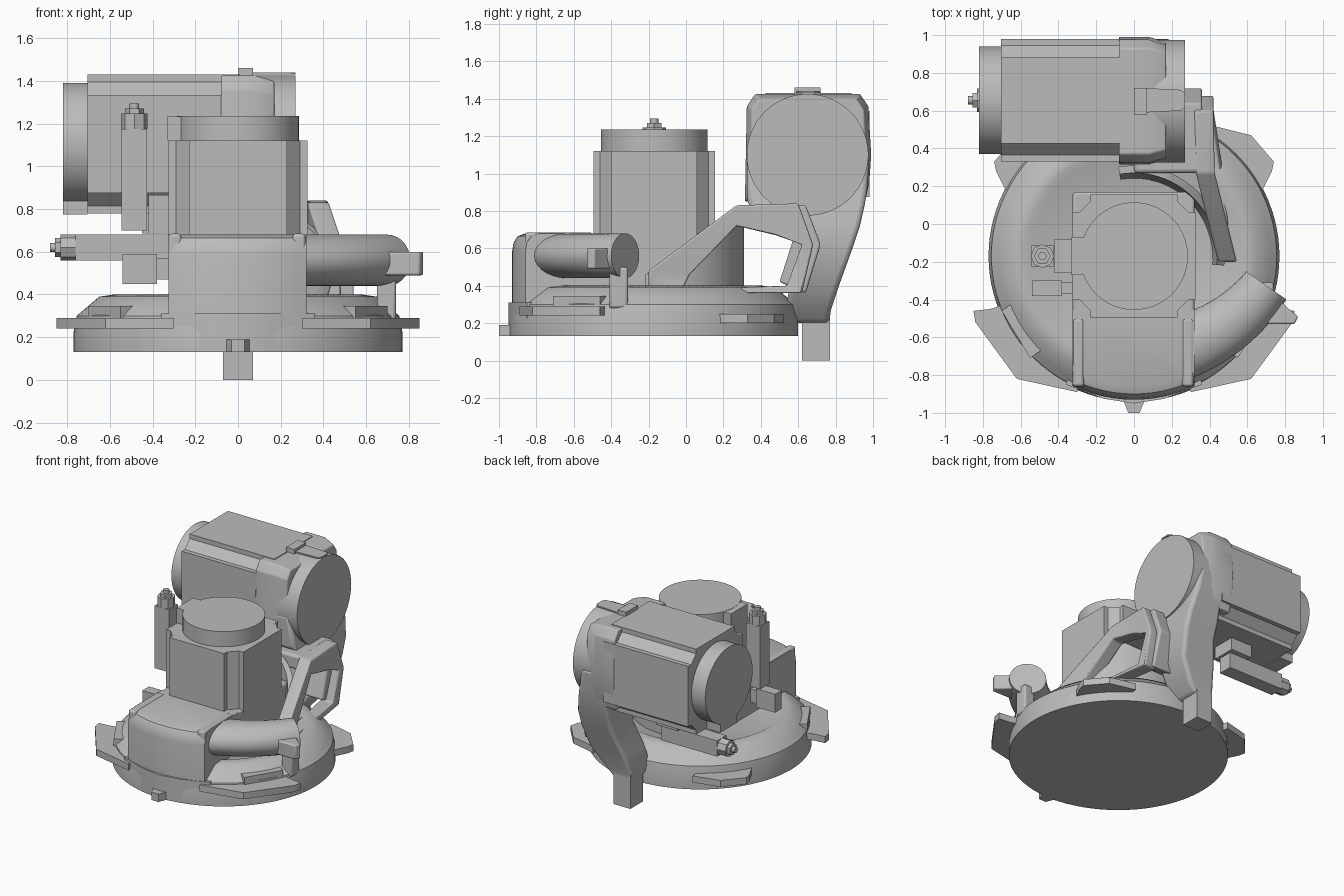
import bpy, bmesh, math
from mathutils import Matrix, Vector

cube = bpy.data.objects.get("Cube")
if cube:
    bpy.data.objects.remove(cube, do_unlink=True)

grey = bpy.data.materials.new("cast_grey")
grey.use_nodes = True
grey.diffuse_color = (0.5, 0.5, 0.5, 1)
grey.node_tree.nodes["Principled BSDF"].inputs["Base Color"].default_value = (0.5, 0.5, 0.5, 1)


def finish(name, bm, bevel=0, matrix=None):
    bmesh.ops.remove_doubles(bm, verts=bm.verts, dist=1e-5)
    bmesh.ops.recalc_face_normals(bm, faces=bm.faces)
    mesh = bpy.data.meshes.new(name)
    bm.to_mesh(mesh)
    bm.free()
    if matrix:
        mesh.transform(matrix)
    mesh.materials.append(grey)
    ob = bpy.data.objects.new(name, mesh)
    bpy.context.collection.objects.link(ob)
    if bevel:
        mod = ob.modifiers.new("bevel", "BEVEL")
        mod.width, mod.segments, mod.limit_method = bevel, 3, "ANGLE"
    bpy.ops.object.select_all(action="DESELECT")
    ob.select_set(True)
    bpy.context.view_layer.objects.active = ob
    bpy.ops.object.shade_smooth_by_angle(angle=math.radians(35))
    return ob


def loft(name, rings, bevel=0, matrix=None, closed=False):
    """Skin a list of equal-length point rings; cap the ends or close the loop."""
    bm = bmesh.new()
    loops = [[bm.verts.new(p) for p in ring] for ring in rings]
    n = len(loops[0])
    pairs = list(zip(loops, loops[1:]))
    if closed:
        pairs.append((loops[-1], loops[0]))
    for a, b in pairs:
        for i in range(n):
            j = (i + 1) % n
            bm.faces.new((a[i], a[j], b[j], b[i]))
    if not closed:
        bm.faces.new(loops[0])
        bm.faces.new(loops[-1])
    return finish(name, bm, bevel, matrix)


def prism(name, pts, lo, hi, axis="z", **kw):
    place = (lambda u, v, w: (u, v, w)) if axis == "z" else (lambda u, v, w: (w, u, v))
    return loft(name, [[place(u, v, w) for u, v in pts] for w in (lo, hi)], **kw)


def rect(x0, x1, y0, y1):
    return [(x0, y0), (x1, y0), (x1, y1), (x0, y1)]


def circle(cx, cy, r, n=64):
    return [(cx + r * math.cos(math.tau * i / n), cy + r * math.sin(math.tau * i / n))
            for i in range(n)]


def box(name, x, y, z, **kw):
    return prism(name, rect(*x, *y), *z, **kw)


CY = -0.17  # y of the base axis


# Round base turned from a profile
def turned(name, profile, n=96):
    bm = bmesh.new()
    vs = [bm.verts.new((r, CY, z)) for r, z in profile]
    es = [bm.edges.new(p) for p in zip(vs, vs[1:])]
    bmesh.ops.spin(bm, geom=vs + es, cent=(0, CY, 0), axis=(0, 0, 1),
                   angle=math.tau, steps=n, use_merge=True)
    return finish(name, bm)


turned("base_ring", [(0, .13), (.77, .13), (.77, .22), (.755, .3), (.72, .33),
                     (.65, .39), (.58, .4), (.54, .38), (0, .38)])
prism("base_front_skirt", [(-.36, -.85), (-.16, -.925), (0, -.95), (.16, -.925), (.36, -.85),
                           (.3, -.6), (-.3, -.6)], .13, .31)
prism("front_tab", [(-.07, -.9), (-.03, -1), (.03, -1), (.07, -.9)], .13, .19)

# Mounting lugs, mirrored left and right
for side, s in (("left", 1), ("right", -1)):
    prism(side + "_front_lug", [(s * x, y) for x, y in (
        (.85, -.46), (.84, -.52), (.62, -.82), (.3, -.89), (.3, -.7), (.6, -.4), (.76, -.45))], .24, .29)
    prism(side + "_front_lug_rib", [(s * x, y) for x, y in (
        (.7, -.46), (.55, -.71), (.48, -.66), (.62, -.4))], .28, .345)
    prism(side + "_rear_lug", [(s * x, y) for x, y in (
        (.42, .52), (.62, .47), (.74, .33), (.73, .28), (.68, .18), (.4, .3))], .2, .25)

# Pedestal under the upright motor and the front hump
box("motor_pedestal", (-.325, .32), (-.5, .17), (.3, .68), bevel=.015)
hump = []
for r, z in ((.76, .15), (.76, .58), (.752, .63), (.73, .665), (.69, .68)):
    ring = [(.32, -.45, z), (-.325, -.45, z)]
    ring += [(x, CY - math.sqrt(r * r - x * x), z) for x in [-.325 + .645 * i / 12 for i in range(13)]]
    hump.append(ring)
loft("front_hump", hump)
for side, x in (("left", .285), ("right", -.295)):
    box(side + "_hump_rib", (x - .03, x + .03), (-.86, -.5), (.5, .685), bevel=.015)

# Curved duct leaving the hump, with its end flange
rings = []
start, bend, end = Vector((.1, -.7)), Vector((.5, -.61)), Vector((.7, -.325))
for i in range(17):
    t = i / 16
    p = start * (1 - t) ** 2 + bend * 2 * t * (1 - t) + end * t * t
    d = ((bend - start) * (1 - t) + (end - bend) * t).normalized()
    w = .18 - .05 * t
    rings.append([(p.x + d.y * w * u, p.y - d.x * w * u, .56 + .12 * v)
                  for u, v in circle(0, 0, 1, 28)])
loft("curved_duct", rings)
prism("duct_flange", [(.62, -.5), (.74, -.37), (.82, -.45), (.87, -.49), (.85, -.53), (.72, -.53)],
      .49, .6, bevel=.01)
box("duct_post", (.65, .74), (-.41, -.31), (.28, .5), bevel=.015)


# Motors: local z is the shaft, with the rear cap ending at z = 0
def motor(name, length, matrix):
    corner = [(.325, .23), (.29, .23), (.23, .29), (.23, .325), (-.23, .325)]
    outline = []
    for k in range(4):
        rot = Matrix.Rotation(k * math.pi / 2, 2)
        outline += [tuple(rot @ Vector(p)) for p in corner]
    kw = dict(matrix=matrix)
    prism(name + "_body", outline, -length, -.115, **kw)
    prism(name + "_cap", circle(0, 0, .285), -.118, 0, **kw)
    box(name + "_cap_plug", (-.33, -.2), (-.1, .1), (-.115, -.002), **kw)
    box(name + "_socket", (-.42, -.3), (-.09, .09), (-.55, -.37), **kw)
    box(name + "_plug", (-.545, -.425), (-.055, .055), (-.535, -.06), **kw)
    prism(name + "_plug_nut", circle(-.485, 0, .062, 8), -.06, .012, **kw)
    prism(name + "_gland", circle(-.485, 0, .045, 6), .012, .036, **kw)
    prism(name + "_cable_tip", circle(-.485, 0, .022, 12), .03, .06, **kw)


motor("upright_motor", .57, Matrix.Translation((0, CY, 1.235)))
motor("shoulder_motor", .83, Matrix.Translation((-.82, .655, 1.105)) @ Matrix.Rotation(-math.pi / 2, 4, "Y"))
box("power_plug", (-.54, -.38), (-.38, -.3), (.45, .59))
box("power_socket", (-.4, -.3), (-.37, -.31), (.47, .57))

# Swept arm column, foot and shoulder housing
box("arm_foot", (-.07, .07), (.62, .77), (0, .26))
column = [(-.07, .08, .56, .765, .2), (-.08, .14, .53, .775, .27),
          (-.05, .24, .56, .825, .42), (0, .27, .62, .89, .6), (0, .27, .6, .93, .72),
          (0, .25, .33, .955, .83), (0, .23, .325, .97, .92), (0, .2, .325, .98, 1.08)]
loft("arm_column", [[(x, y, z) for x, y in rect(x0, x1, y0, y1)]
                    for x0, x1, y0, y1, z in column], bevel=.025)
prism("shoulder_drum", circle(.65, 1.1, .325, 80), 0, .27, axis="x")
profile = [(.315, .85), (.325, 1.36), (.37, 1.425), (.93, 1.425), (.975, 1.36),
           (.99, 1.1), (.98, .95), (.95, .82)]
loft("shoulder_housing", [[(x, .65 + (y - .65) * k, 1.1 + (z - 1.1) * k) for y, z in profile]
                          for x, k in ((-.08, 1), (.08, 1), (.17, .92))], bevel=.008)
box("housing_top_block", (0, .07), (.58, .72), (1.4, 1.46))
prism("housing_top_plate", [(.05, .59), (.25, .6), (.27, .62), (.27, .69), (.25, .71), (.05, .72)], 1.43, 1.44)

# Triangular side brace with an open window, flaring outward at the front
outer = [(-.2, .36), (-.2, .48), (.27, .83), (.6, .84), (.68, .62), (.62, .36)]
inner = [(-.02, .38), (.02, .46), (.27, .72), (.48, .67), (.62, .62), (.54, .4)]


def brace_ring(pts, x):
    return [(x + .25 * max(0, .3 - y), y, z) for y, z in pts]


loft("side_brace", [brace_ring(outer, .42), brace_ring(outer, .32),
                    brace_ring(inner, .32), brace_ring(inner, .42)], bevel=.012, closed=True)
prism("brace_root", [(.5, .42), (.58, .67), (.45, .72), (.45, .83), (.64, .83), (.72, .62), (.64, .36)],
      .15, .36, axis="x", bevel=.012)

# Curved wall sweeping from the arm round the pedestal
wall = []
for i in range(25):
    a = math.radians(100 - 106 * i / 24)
    c, s = math.cos(a), math.sin(a)
    top = min(.8, .47 + .72 * (CY + .46 * s + .2))
    wall.append([(r * c, CY + r * s, z) for r, z in ((.41, .35), (.44, top), (.48, top), (.48, .35))])
loft("curved_wall", wall)
box("wall_bridge", (0, .36), (.27, .64), (.72, .83), bevel=.02)
